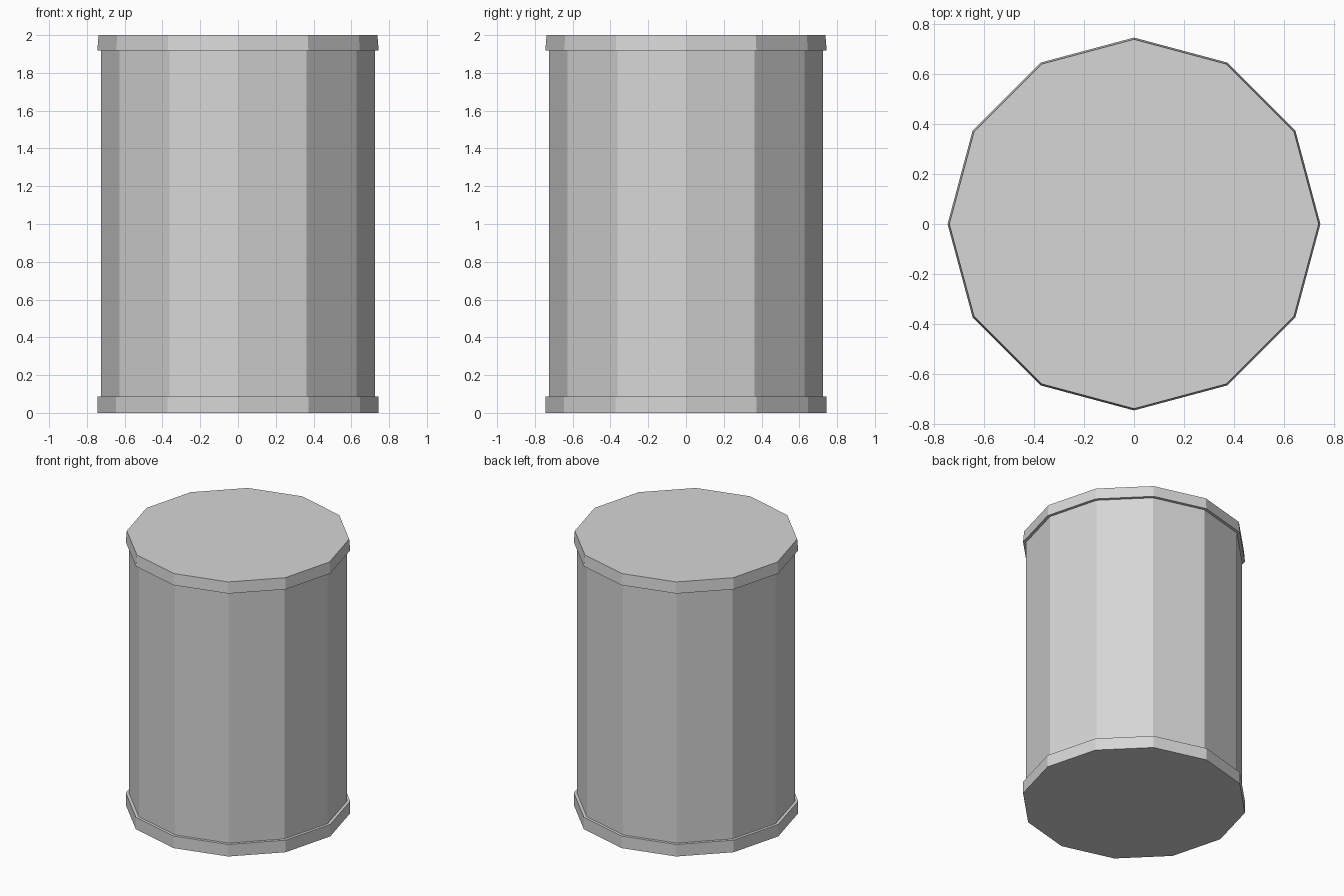
import bpy
import bmesh
from math import cos, sin, tau

SIDES = 12

cube = bpy.data.objects.get("Cube")
if cube:
    bpy.data.objects.remove(cube, do_unlink=True)

grey = bpy.data.materials.new("light grey")
grey.use_nodes = True
colour = (0.67, 0.67, 0.67, 1)
grey.diffuse_color = colour
grey.node_tree.nodes["Principled BSDF"].inputs["Base Color"].default_value = colour


def drum(name, profile):
    """Closed faceted solid turned from (radius, height) pairs, bottom to top."""
    bm = bmesh.new()
    rings = [[bm.verts.new((r * cos(tau * i / SIDES), r * sin(tau * i / SIDES), z))
              for i in range(SIDES)] for r, z in profile]
    for low, high in zip(rings, rings[1:]):
        for i in range(SIDES):
            j = (i + 1) % SIDES
            bm.faces.new((low[i], low[j], high[j], high[i]))
    bm.faces.new(rings[0][::-1])
    bm.faces.new(rings[-1])
    mesh = bpy.data.meshes.new(name)
    bm.to_mesh(mesh)
    bm.free()
    mesh.materials.append(grey)
    obj = bpy.data.objects.new(name, mesh)
    bpy.context.collection.objects.link(obj)
    return obj


# One continuous can: base rim, body, and a slightly tapered top rim
BODY, RIM, TOP = 0.724, 0.745, 0.738
drum("can", [(RIM, 0), (RIM, 0.088), (BODY, 0.088),
             (BODY, 1.918), (RIM, 1.918), (TOP, 2)])
